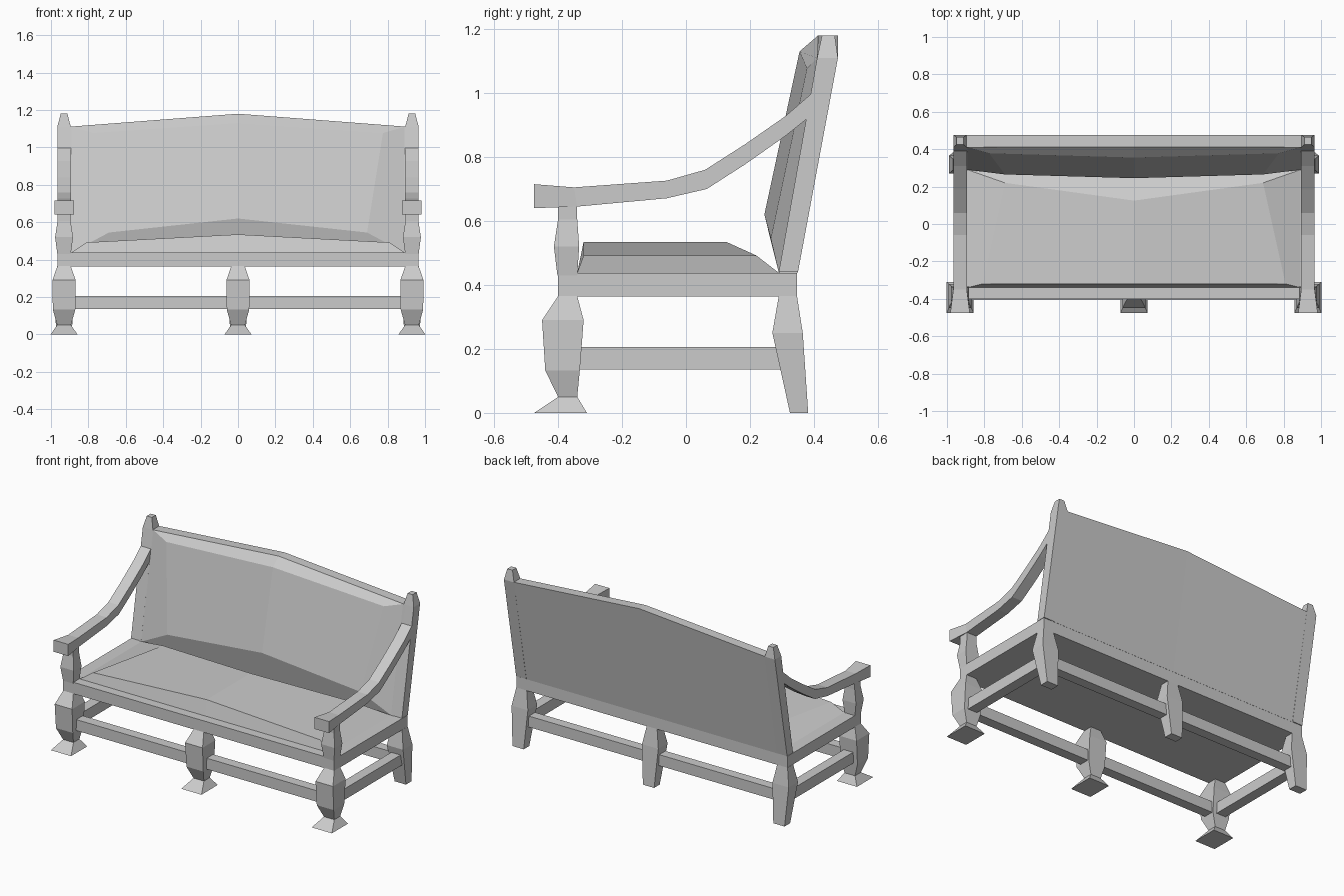
import bpy

if "Cube" in bpy.data.objects:
    bpy.data.objects.remove(bpy.data.objects["Cube"])


def make(name, verts, faces):
    mesh = bpy.data.meshes.new(name)
    mesh.from_pydata(verts, [], faces)
    mesh.update()
    ob = bpy.data.objects.new(name, mesh)
    bpy.context.collection.objects.link(ob)
    # consistent outward normals
    import bmesh
    bm = bmesh.new()
    bm.from_mesh(mesh)
    bmesh.ops.recalc_face_normals(bm, faces=bm.faces)
    bm.to_mesh(mesh)
    bm.free()
    return ob


def loft(name, rings):
    """Bridge four-point rings and cap both ends."""
    verts = [p for r in rings for p in r]
    faces = [(0, 1, 2, 3), tuple(len(verts) - 4 + i for i in range(4))]
    for k in range(len(rings) - 1):
        for i in range(4):
            j = (i + 1) % 4
            faces.append((4*k + i, 4*k + j, 4*k + 4 + j, 4*k + 4 + i))
    return make(name, verts, faces)


def bar(name, x, sections):
    """Sections: (y, z) of two edges plus half width in x."""
    return loft(name, [[(x - h, ya, za), (x + h, ya, za), (x + h, yb, zb), (x - h, yb, zb)]
                       for ya, za, yb, zb, h in sections])


def post(name, x, rows):
    """Rows: z, front y, back y, half width in x."""
    return bar(name, x, [(a, z, b, z, h) for z, a, b, h in rows])


def box(name, x0, x1, y0, y1, z0, z1):
    return post(name, (x0 + x1) / 2, [(z, y0, y1, (x1 - x0) / 2) for z in (z0, z1)])


def cushion(name, outer, inner):
    """Half of a bulged pad, mirrored across x = 0."""
    ob = make(name, outer + inner,
              [(i, i + 1, i + 5, i + 4) for i in range(3)] + [(4, 5, 6, 7)])
    ob.modifiers.new("mirror", 'MIRROR').use_clip = True
    return ob


# Leg profiles
front_low = [(0, -.475, -.31, .072), (.05, -.40, -.34, .037), (.133, -.44, -.332, .06),
             (.29, -.45, -.32, .062), (.365, -.40, -.34, .036)]
front_up = [(.43, -.402, -.34, .036), (.52, -.413, -.334, .048),
            (.605, -.40, -.34, .035), (.66, -.40, -.34, .035)]
back_low = [(0, .325, .382, .04), (.25, .27, .365, .058), (.365, .29, .347, .037)]
back_up = [(.44, .29, .35, .036), (1.11, .41, .475, .036), (1.18, .425, .465, .018)]

# Legs, with the middle pair ending under the seat
for x in (-.93, 0, .93):
    post("front_leg", x, front_low)
    post("back_leg", x, back_low)

# Arm posts, back posts, armrests and side stretchers
arm = [(-.475, .715, -.475, .64, .052), (-.35, .705, -.34, .645, .036),
       (-.06, .726, -.06, .671, .036), (.06, .76, .065, .70, .036),
       (.185, .84, .185, .777, .036), (.31, .927, .31, .865, .036),
       (.40, 1.005, .385, .925, .036)]
for x in (-.93, .93):
    post("arm_post", x, front_up)
    post("back_post", x, back_up)
    bar("armrest", x, arm)
    box("side_stretcher", x - .033, x + .033, -.36, .31, .135, .206)

# Long stretchers
box("front_stretcher", -.93, .93, -.405, -.34, .135, .206)
box("back_stretcher", -.93, .93, .287, .35, .135, .206)

# Seat frame
box("seat_frame", -.966, .966, -.40, .347, .364, .438)

# Back panel with a peaked top
end = [(.29, .438), (.348, .438), (.475, 1.11), (.41, 1.11)]
mid = [(.29, .438), (.348, .438), (.475, 1.18), (.413, 1.18)]
loft("back_panel", [[(x, y, z) for y, z in prof]
                    for x, prof in ((-.91, end), (0, mid), (.91, end))])

# Padded seat and padded back
cushion("seat_cushion",
        [(0, -.34, .438), (.89, -.34, .438), (.89, .29, .438), (0, .29, .438)],
        [(0, -.32, .535), (.81, -.32, .492), (.69, .22, .492), (0, .125, .535)])
cushion("back_cushion",
        [(0, .29, .438), (.89, .29, .438), (.89, .41, 1.11), (0, .413, 1.18)],
        [(0, .245, .62), (.69, .265, .545), (.775, .378, 1.077), (0, .355, 1.13)])
